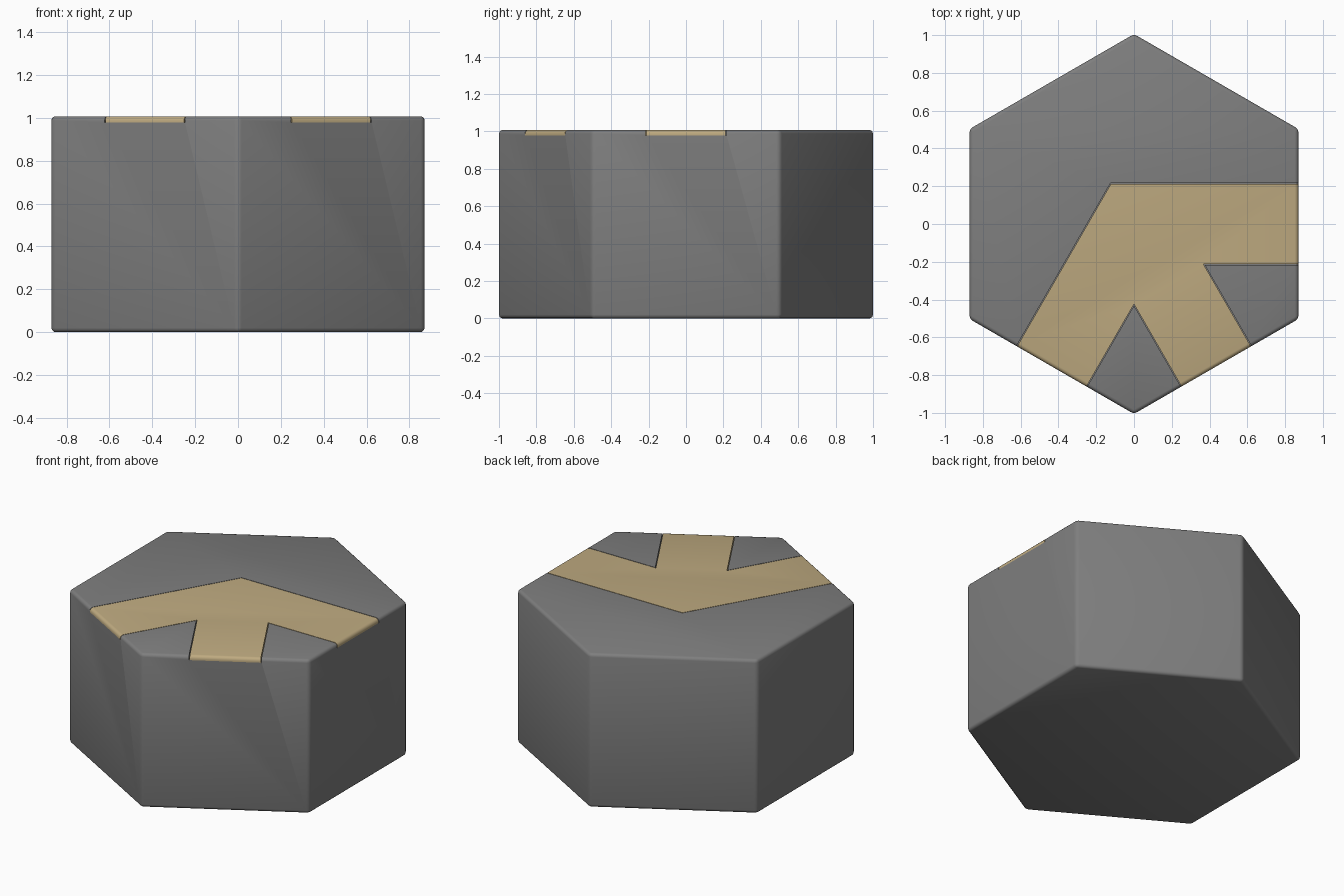
import bpy, bmesh
from math import sin, cos, radians

if "Cube" in bpy.data.objects:
    bpy.data.objects.remove(bpy.data.objects["Cube"])

R, H, W = 1.0055, 1.007, 0.212   # hex radius, tile height, half width of path
FLOOR, GAP = 0.978, 0.004        # inlay floor height, seam around the inlay


def prism(name, pts, z0, z1, bevel=0.0):
    """Extrude a counter-clockwise outline, optionally with rounded edges."""
    bm = bmesh.new()
    face = bm.faces.new([bm.verts.new((x, y, z0)) for x, y in pts])
    ext = bmesh.ops.extrude_face_region(bm, geom=[face])
    for v in ext["geom"]:
        if isinstance(v, bmesh.types.BMVert):
            v.co.z = z1
    bmesh.ops.recalc_face_normals(bm, faces=bm.faces[:])
    if bevel:
        bmesh.ops.bevel(bm, geom=bm.edges[:], offset=bevel, segments=3,
                        profile=0.5, affect='EDGES')
    me = bpy.data.meshes.new(name)
    bm.to_mesh(me)
    bm.free()
    ob = bpy.data.objects.new(name, me)
    bpy.context.collection.objects.link(ob)
    return ob


def polar(deg, r):
    return (r * cos(radians(deg)), r * sin(radians(deg)))


def arm_end(deg, w):
    """Two outer corners of a path arm, clockwise side first."""
    c, s = polar(deg, 1)
    return [(1.2 * c + w * s, 1.2 * s - w * c), (1.2 * c - w * s, 1.2 * s + w * c)]


def path_outline(w):
    """Three arms meeting at the centre, 60 degrees apart."""
    return (arm_end(-120, w) + [polar(-90, 2 * w)] + arm_end(-60, w)
            + [polar(-30, 2 * w)] + arm_end(0, w) + [polar(120, w / sin(radians(60)))])


def trim(ob, w, operation):
    """Cut an object with the path outline."""
    cutter = prism("cutter", path_outline(w), FLOOR, 1.2)
    cutter.hide_render = True
    mod = ob.modifiers.new("trim", 'BOOLEAN')
    mod.operation = operation
    mod.solver = 'EXACT'
    mod.object = cutter
    bpy.context.view_layer.objects.active = ob
    bpy.ops.object.modifier_apply(modifier=mod.name)
    bpy.data.objects.remove(cutter)


def finish(ob, color):
    bpy.ops.object.select_all(action='DESELECT')
    ob.select_set(True)
    bpy.context.view_layer.objects.active = ob
    bpy.ops.object.shade_smooth_by_angle(angle=radians(35))
    mat = bpy.data.materials.new(ob.name + "_colour")
    mat.diffuse_color = (*color, 1)
    mat.use_nodes = True
    mat.node_tree.nodes["Principled BSDF"].inputs["Base Color"].default_value = mat.diffuse_color
    ob.data.materials.clear()
    ob.data.materials.append(mat)


hexagon = [polar(30 + 60 * i, R) for i in range(6)]

# Rounded hexagonal tile with a shallow recess for the path
tile = prism("hex_tile", hexagon, 0, H, 0.02)
trim(tile, W + GAP, 'DIFFERENCE')
finish(tile, (0.21, 0.21, 0.21))

# Three-armed path inlaid flush, following the rounded rim
path = prism("path", hexagon, 0.5, H, 0.02)
trim(path, W, 'INTERSECT')
finish(path, (0.52, 0.405, 0.217))
